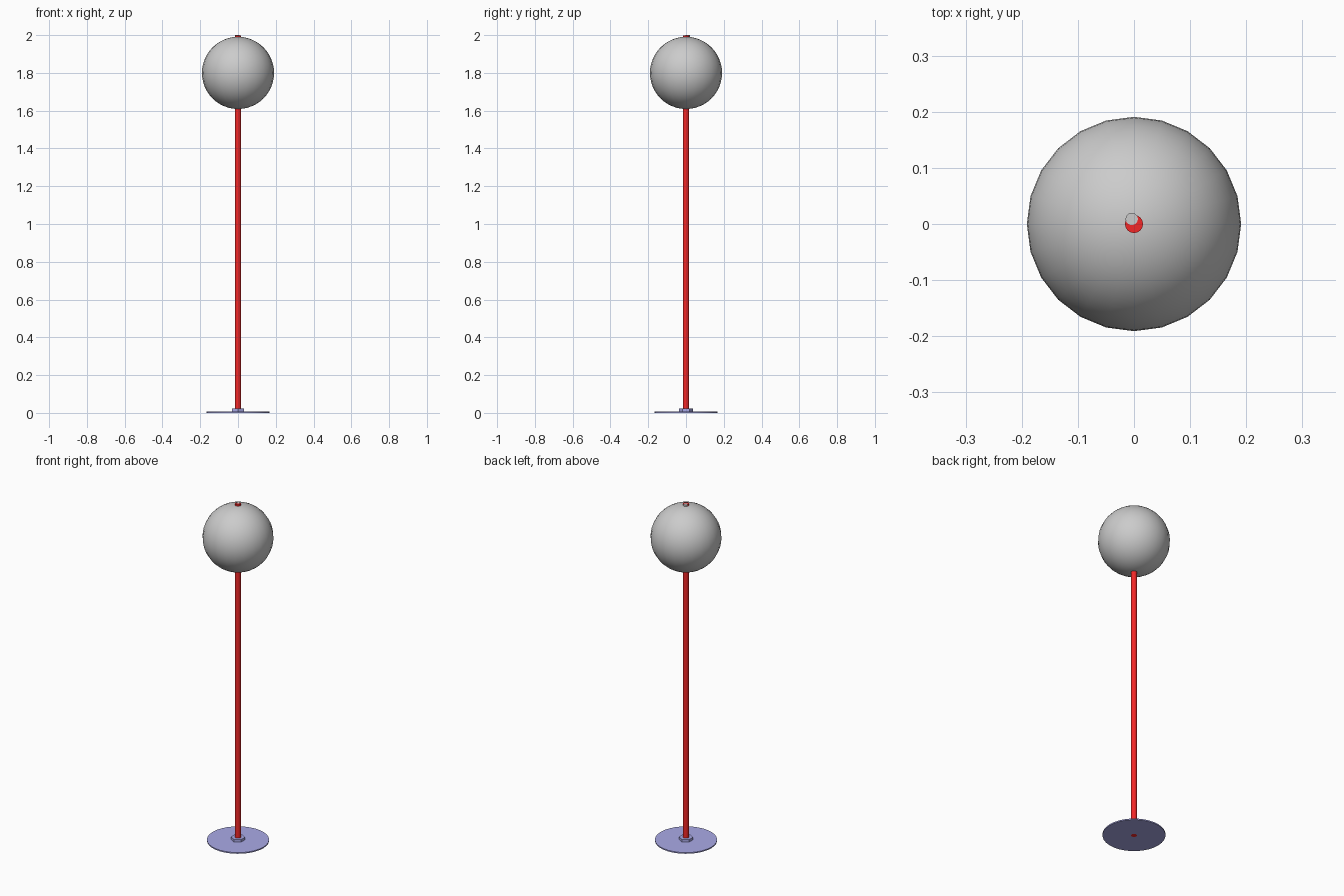
import bpy
import math

if "Cube" in bpy.data.objects:
    bpy.data.objects.remove(bpy.data.objects["Cube"])


def material(name, color):
    m = bpy.data.materials.new(name)
    m.diffuse_color = color
    m.use_nodes = True
    m.node_tree.nodes["Principled BSDF"].inputs["Base Color"].default_value = m.diffuse_color
    return m


red = material("red_paint", (0.9, 0.02, 0.02, 1))
blue = material("blue_metal", (0.4, 0.4, 0.8, 1))


def cylinder(name, radius, z0, z1, sides, mat=None, x=0.0, y=0.0):
    bpy.ops.mesh.primitive_cylinder_add(vertices=sides, radius=radius, depth=z1 - z0,
                                        location=(x, y, (z0 + z1) / 2))
    ob = bpy.context.object
    ob.name = name
    if mat:
        ob.data.materials.append(mat)
    if sides > 8:
        bpy.ops.object.shade_smooth_by_angle(angle=math.radians(40))
    return ob


# Thin round foot with a hexagonal socket
cylinder("base_plate", 0.167, 0.0, 0.007, 32, blue)
cylinder("base_nut", 0.038, 0.007, 0.022, 6, blue)

# Pole running from the foot through the ball
cylinder("pole", 0.016, -0.0005, 1.999, 24, red)

# Small off-centre plug on the pole tip
cylinder("tip_plug", 0.011, 1.98, 2.0, 16, None, -0.004, 0.009)

# Ball near the top
bpy.ops.mesh.primitive_uv_sphere_add(segments=24, ring_count=24, radius=0.191,
                                     location=(0, 0, 1.8))
ball = bpy.context.object
ball.name = "ball"
bpy.ops.object.shade_smooth()
